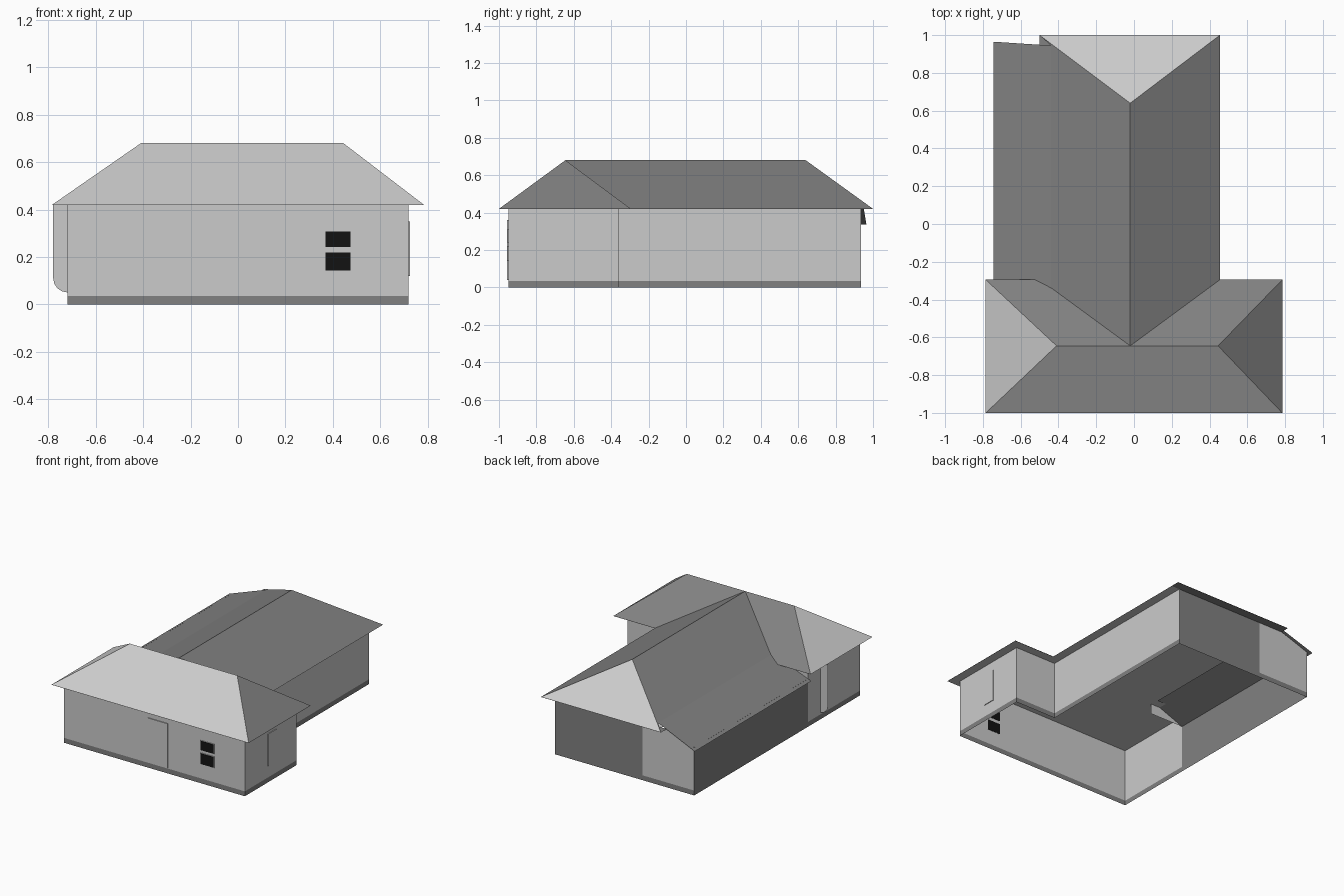
import bpy, bmesh
from math import cos, sin, pi

cube = bpy.data.objects.get("Cube")
if cube:
    bpy.data.objects.remove(cube)


def material(name, value):
    m = bpy.data.materials.new(name)
    m.use_nodes = True
    colour = (value, value, value, 1)
    m.diffuse_color = colour
    m.node_tree.nodes["Principled BSDF"].inputs["Base Color"].default_value = colour
    return m


LIGHT = material("light_grey", 0.6)
DARK = material("dark_grey", 0.22)
BLACK = material("window_black", 0.006)


def sheet(name, faces, mat):
    """Object made of flat polygons, each a list of corner points."""
    bm = bmesh.new()
    for corners in faces:
        bm.faces.new([bm.verts.new(c) for c in corners])
    bmesh.ops.remove_doubles(bm, verts=bm.verts, dist=0.0005)
    mesh = bpy.data.meshes.new(name)
    bm.to_mesh(mesh)
    bm.free()
    mesh.materials.append(mat)
    obj = bpy.data.objects.new(name, mesh)
    bpy.context.collection.objects.link(obj)
    return obj


def wall(name, path, z0, z1, mat):
    """Upright wall along a ground path."""
    faces = [[(*a, z0), (*b, z0), (*b, z1), (*a, z1)] for a, b in zip(path, path[1:])]
    return sheet(name, faces, mat)


def plate(name, x, y, z, mat):
    """Thin box given by its ranges."""
    bpy.ops.mesh.primitive_cube_add(size=1)
    obj = bpy.context.object
    obj.name = name
    obj.location = [(r[0] + r[1]) / 2 for r in (x, y, z)]
    obj.scale = [r[1] - r[0] for r in (x, y, z)]
    obj.data.materials.append(mat)
    return obj


# Main levels and plan lines
PLINTH, EAVE, RIDGE = 0.035, 0.42, 0.68
WX, FRONT, INNER, BACK, REAR_X = 0.72, -0.95, -0.36, 0.935, 0.39
SPLIT = -0.31
RX, RF, RI, RB = 0.785, -1.0, -0.295, 1.0
MID_Y, MID_X, HIP_Y = -0.645, -0.02, 0.64
REAR_L, REAR_R = -0.5, 0.455

# Plinth and walls
outline = [(-WX, FRONT), (WX, FRONT), (WX, INNER), (REAR_X, INNER),
           (REAR_X, BACK), (-WX, BACK), (-WX, FRONT)]
wall("plinth", outline, 0, PLINTH, DARK)
wall("main_walls", [(-WX, INNER)] + [(-WX, FRONT)] + outline[1:5], PLINTH, EAVE, LIGHT)
wall("back_wall", [(REAR_X, BACK), (SPLIT, BACK)], PLINTH, EAVE, DARK)
wall("lean_to_side_wall", [(-WX, BACK), (-WX, INNER)], PLINTH, 0.345, DARK)
wall("wing_inner_wall", [(-WX, INNER), (-0.45, INNER)], 0.345, EAVE, LIGHT)
sheet("lean_to_back_wall", [[(-WX, BACK, PLINTH), (SPLIT, BACK, PLINTH), (SPLIT, BACK, EAVE),
                             (-0.5, BACK, EAVE), (-WX, BACK, 0.345)]], LIGHT)

# Front wing hipped roof
fl, fr = (-RX, RF, EAVE), (RX, RF, EAVE)
bl, br = (-RX, RI, EAVE), (RX, RI, EAVE)
rl, rr = (-0.41, MID_Y, RIDGE), (0.445, MID_Y, RIDGE)
sheet("front_roof_light", [[fl, fr, rr, rl], [bl, fl, rl]], LIGHT)
sheet("front_roof_dark", [[fr, br, rr], [br, bl, rl, rr]], DARK)

# Rear wing roof with a shallower lean-to
ridge_front, ridge_back = (MID_X, MID_Y, RIDGE), (MID_X, HIP_Y, RIDGE)
corner_l, corner_r = (REAR_L, RB, EAVE), (REAR_R, RB, EAVE)
fold_back, fold_front = (-0.44, 0.945, 0.452), (-0.44, -0.337, 0.452)
sheet("rear_roof_slopes", [
    [(REAR_R, RI, EAVE), corner_r, ridge_back, ridge_front],
    [ridge_front, ridge_back, corner_l, fold_back, fold_front]], DARK)
sheet("rear_roof_hip", [[corner_r, corner_l, ridge_back]], LIGHT)
sheet("lean_to_roof", [[fold_back, (-0.745, 0.965, 0.335), (-0.745, INNER, 0.335),
                        (-0.44, INNER, 0.452)]], DARK)


# Ceilings and eave undersides
def ceiling(name, x0, x1, y0, y1, mat):
    z = EAVE - 0.001
    sheet(name, [[(x0, y0, z), (x0, y1, z), (x1, y1, z), (x1, y0, z)]], mat)


ceiling("front_ceiling", -RX, RX, RF, RI, LIGHT)
ceiling("rear_ceiling", -0.46, REAR_R, RI, BACK, LIGHT)
ceiling("back_eave", REAR_L, REAR_R, BACK, RB, DARK)

# Side fin with a rounded lower corner
arc = [(-0.72 - 0.06 * sin(t * pi / 8), -0.5, 0.11 - 0.06 * cos(t * pi / 8)) for t in range(5)]
sheet("side_fin", [arc + [(-0.78, -0.5, EAVE), (-WX, -0.5, EAVE)]], LIGHT)

# Front window: two panes on thin frames
for label, z0, z1 in (("lower", 0.14, 0.22), ("upper", 0.24, 0.31)):
    plate(label + "_window_frame", (0.367, 0.477), (FRONT - 0.004, FRONT), (z0, z1), LIGHT)
    plate(label + "_window_pane", (0.37, 0.474), (FRONT - 0.007, FRONT + 0.002),
          (z0 + 0.002, z1 - 0.002), BLACK)

# Front door and side window panel
plate("front_door", (-0.05, 0.107), (FRONT - 0.006, FRONT), (0.04, 0.36), LIGHT)
plate("side_window", (WX, WX + 0.005), (-0.69, -0.6), (0.12, 0.35), LIGHT)
